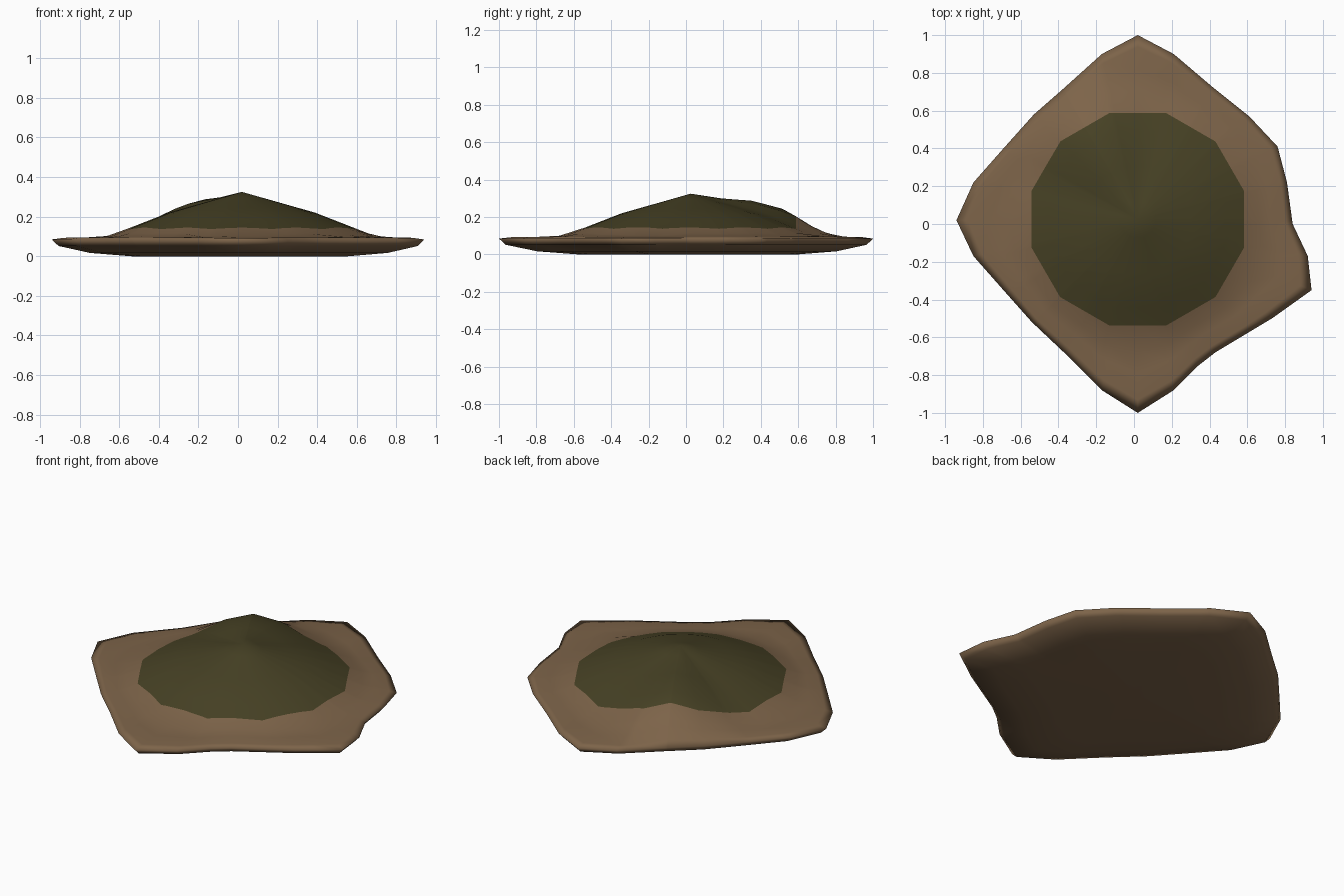
import bpy, bmesh, math
from mathutils import Vector

if "Cube" in bpy.data.objects:
    bpy.data.objects.remove(bpy.data.objects["Cube"])

C = Vector((0.02, 0.025))          # middle of the mound

# Outline of the slab seen from above
OUTLINE = [(0.02, 1.0), (0.21, 0.90), (0.41, 0.73), (0.61, 0.57), (0.76, 0.41),
           (0.81, 0.22), (0.84, 0.0), (0.92, -0.17), (0.94, -0.35), (0.73, -0.50),
           (0.43, -0.68), (0.34, -0.75), (0.21, -0.88), (0.02, -1.0), (-0.17, -0.88),
           (-0.36, -0.69), (-0.54, -0.52), (-0.70, -0.34), (-0.85, -0.17),
           (-0.94, 0.02), (-0.85, 0.22), (-0.70, 0.39), (-0.53, 0.58),
           (-0.37, 0.72), (-0.17, 0.90)]
PATCH = [(C.x + 0.582 * math.cos(math.radians(a)), C.y + 0.582 * math.sin(math.radians(a)))
         for a in range(15, 375, 30)]          # 12-sided grass patch


def ray_radius(poly, a):
    """Distance from the middle to a closed polygon along angle a."""
    d = Vector((math.cos(a), math.sin(a)))
    best = 0
    for i, p in enumerate(poly):
        p = Vector(p) - C
        e = Vector(poly[(i + 1) % len(poly)]) - C - p
        den = d.cross(e)
        if abs(den) < 1e-9:
            continue
        t, u = p.cross(e) / den, p.cross(d) / den
        if t > 0 and -1e-6 <= u <= 1 + 1e-6:
            best = max(best, t)
    return best


def lerp_table(table, r):
    for (r0, z0), (r1, z1) in zip(table, table[1:]):
        if r <= r1:
            return z0 + (z1 - z0) * (r - r0) / (r1 - r0)
    return table[-1][1]


CONE = [(0, 0.325), (0.37, 0.22), (0.57, 0.142), (0.67, 0.103), (0.76, 0.095), (1.2, 0.09)]
BUMP = [(0, 0), (0.2, 0.03), (0.37, 0.068), (0.56, 0.10), (0.68, 0.065), (0.80, 0.0), (1.2, 0)]


def height(r, a):
    """Cone with a raised shoulder towards the back left."""
    off = abs((math.degrees(a) - 120 + 180) % 360 - 180)
    w = 0.5 + 0.5 * math.cos(math.pi * min(off / 42, 1))
    return lerp_table(CONE, r) + w * lerp_table(BUMP, r)


def material(name, col):
    m = bpy.data.materials.new(name)
    m.diffuse_color = (*col, 1)
    m.use_nodes = True
    m.node_tree.nodes["Principled BSDF"].inputs["Base Color"].default_value = m.diffuse_color
    return m


# Spokes pass through every corner of the outline and of the patch
angles = [math.atan2(y - C.y, x - C.x) % math.tau for x, y in OUTLINE + PATCH]
angles += [math.radians(a) for a in range(0, 360, 30)]
spokes = []
for a in sorted(angles):
    if not spokes or a - spokes[-1] > 0.012:
        spokes.append(a)
    elif any(abs(a - (math.atan2(y - C.y, x - C.x) % math.tau)) < 1e-6 for x, y in OUTLINE):
        spokes[-1] = a
rim = [ray_radius(OUTLINE, a) for a in spokes]
patch = [ray_radius(PATCH, a) for a in spokes]
n = len(spokes)

bm = bmesh.new()


def ring(radii, heights):
    return [bm.verts.new((C.x + r * math.cos(a), C.y + r * math.sin(a), z))
            for r, a, z in zip(radii, spokes, heights)]


# Top: grass rings, then soil rings out to the rim
GRASS_STEPS = (0.17, 0.33, 0.5, 0.66, 0.83, 1.0)
rings = []
for s in GRASS_STEPS:
    rad = [s * p for p in patch]
    rings.append(ring(rad, [height(r, a) for r, a in zip(rad, spokes)]))
for s in (0.3, 0.55, 0.85):
    rad = [p + s * (q - p) for p, q in zip(patch, rim)]
    rings.append(ring(rad, [height(r, a) for r, a in zip(rad, spokes)]))
# Rim and shallow bowl underneath
for s, z in ((1.0, 0.085), (0.965, 0.052), (0.8, 0.017), (0.58, 0.0)):
    rings.append(ring([s * q for q in rim], [z] * n))

apex = bm.verts.new((C.x, C.y, 0.325))
base = bm.verts.new((C.x, C.y, 0.0))
for i in range(n):
    j = (i + 1) % n
    bm.faces.new((apex, rings[0][i], rings[0][j])).material_index = 1
    bm.faces.new((base, rings[-1][j], rings[-1][i]))
    for k in range(len(rings) - 1):
        f = bm.faces.new((rings[k][i], rings[k + 1][i], rings[k + 1][j], rings[k][j]))
        f.material_index = 1 if k < len(GRASS_STEPS) - 1 else 0
for f in bm.faces:
    f.smooth = True
bm.normal_update()

me = bpy.data.meshes.new("dirt_mound")
bm.to_mesh(me)
bm.free()
me.materials.append(material("soil brown", (0.205, 0.127, 0.067)))
me.materials.append(material("dark moss green", (0.062, 0.053, 0.018)))
ob = bpy.data.objects.new("dirt_mound", me)
bpy.context.collection.objects.link(ob)
